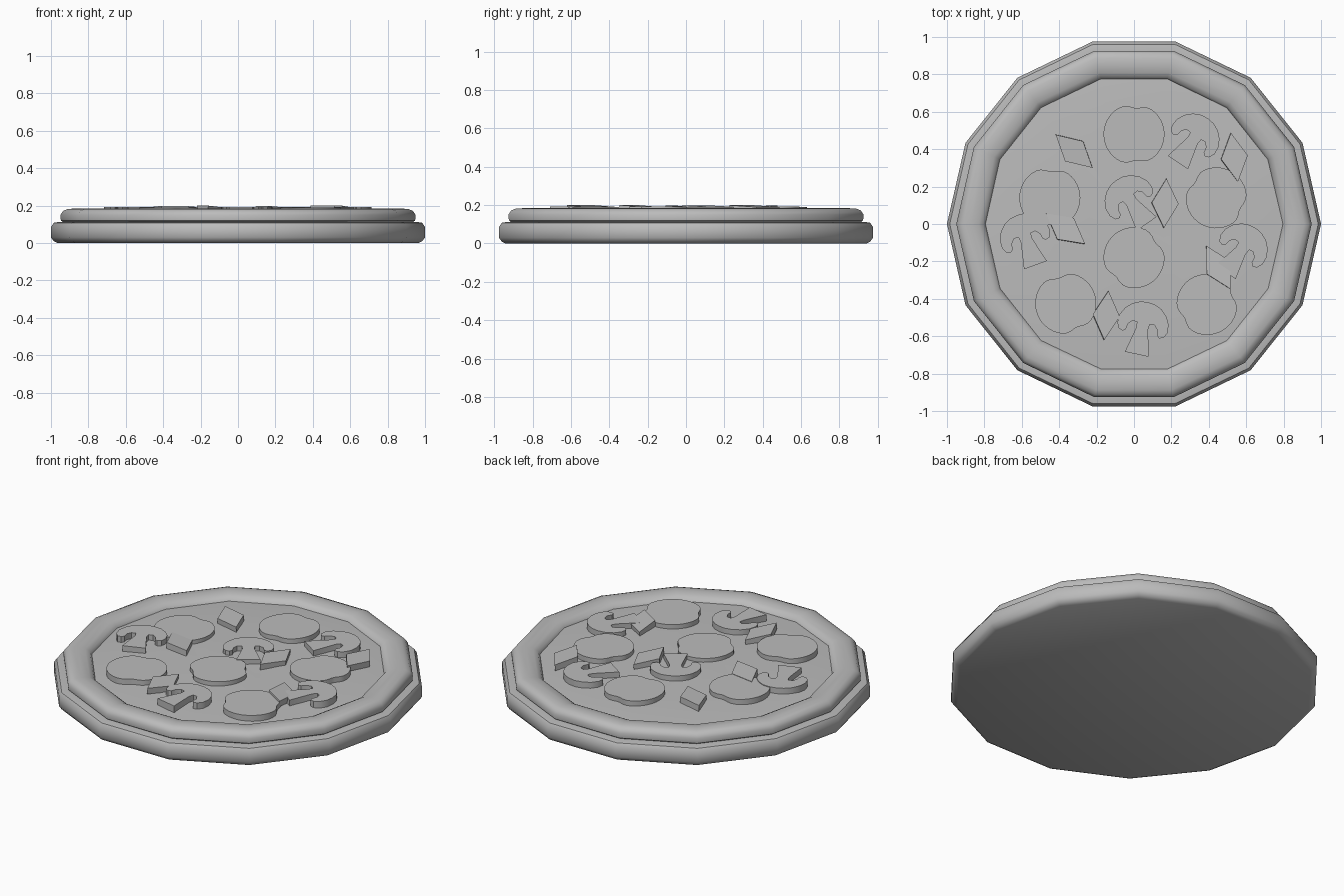
import bpy, bmesh, math, random
from mathutils import Matrix

random.seed(4)
SIDES = 14

cube = bpy.data.objects.get("Cube")
if cube:
    bpy.data.objects.remove(cube, do_unlink=True)

grey = bpy.data.materials.new("plain grey")
grey.use_nodes = True
grey.diffuse_color = (0.5, 0.5, 0.5, 1)
grey.node_tree.nodes["Principled BSDF"].inputs["Base Color"].default_value = (0.5, 0.5, 0.5, 1)


def finish(name, bm):
    bmesh.ops.recalc_face_normals(bm, faces=bm.faces)
    mesh = bpy.data.meshes.new(name)
    bm.to_mesh(mesh)
    bm.free()
    mesh.materials.append(grey)
    obj = bpy.data.objects.new(name, mesh)
    bpy.context.collection.objects.link(obj)
    bpy.ops.object.select_all(action="DESELECT")
    obj.select_set(True)
    bpy.context.view_layer.objects.active = obj
    bpy.ops.object.shade_smooth_by_angle(angle=math.radians(40))
    return obj


def lathe(name, profile, cap_ends=False, closed=False, wobble=0):
    """Sweep a radius/height profile around a coarse polygon."""
    bm = bmesh.new()
    rings = []
    for r, z in profile:
        ring = []
        for i in range(SIDES):
            a = math.tau * i / SIDES
            dz = random.uniform(-wobble, wobble)
            ring.append(bm.verts.new((r * math.cos(a), r * math.sin(a), z + dz)))
        rings.append(ring)
    pairs = list(zip(rings, rings[1:]))
    if closed:
        pairs.append((rings[-1], rings[0]))
    for a, b in pairs:
        for i in range(SIDES):
            j = (i + 1) % SIDES
            bm.faces.new((a[i], a[j], b[j], b[i]))
    if cap_ends:
        bm.faces.new(rings[0])
        bm.faces.new(rings[-1])
    return finish(name, bm)


def slab(name, outline, place, angle, bottom, top, tilt=(0, 0)):
    """Thin slice cut from an outline, turned and laid on the cheese."""
    bm = bmesh.new()
    face = bm.faces.new([bm.verts.new((x, y, 0)) for x, y in outline])
    up = bmesh.ops.extrude_face_region(bm, geom=[face])["geom"]
    moved = [v for v in up if isinstance(v, bmesh.types.BMVert)]
    bmesh.ops.translate(bm, verts=moved, vec=(0, 0, top - bottom))
    obj = finish(name, bm)
    obj.matrix_world = (Matrix.Translation((*place, bottom))
                        @ Matrix.Rotation(math.radians(angle), 4, "Z")
                        @ Matrix.Rotation(math.radians(tilt[0]), 4, "X")
                        @ Matrix.Rotation(math.radians(tilt[1]), 4, "Y"))
    return obj


# Base dough, raised crust and cheese
lathe("dough_base", [(0.965, 0), (0.985, 0.01), (1, 0.03), (1, 0.085),
                     (0.985, 0.108), (0.96, 0.112), (0.9, 0.112)], cap_ends=True)
lathe("crust_rim", [(0.925, 0.105), (0.947, 0.12), (0.95, 0.15), (0.935, 0.172),
                    (0.91, 0.182), (0.87, 0.184), (0.83, 0.178), (0.805, 0.165),
                    (0.79, 0.14), (0.79, 0.1)], closed=True)
lathe("cheese", [(0.81, 0.148), (0.7, 0.156), (0.45, 0.163), (0.2, 0.165), (0.03, 0.165)],
      cap_ends=True, wobble=0.003)

# Sausage slices: rounds with two shallow dents
def dented_round(steps=40):
    points = []
    for i in range(steps):
        a = math.tau * i / steps
        r = 0.163
        for dent in (1.5, 4.8):
            r -= 0.023 * math.exp(-((a - dent) / 0.3) ** 2)
        points.append((r * math.cos(a), r * math.sin(a)))
    return points

slices = [(0, 0.48, 0), (-0.45, 0.14, 0), (0.44, 0.14, 60),
          (0, -0.18, -50), (-0.365, -0.425, 20), (0.39, -0.43, -65)]
for n, (x, y, turn) in enumerate(slices):
    slab(f"sausage_slice_{n + 1}", dented_round(), (x, y), turn, 0.15, 0.189)

# Mushroom slices: mirrored half outline with its cap along +x
half = [(0.115, 0), (0.11, 0.04), (0.092, 0.08), (0.06, 0.113), (0.02, 0.134),
        (-0.025, 0.137), (-0.055, 0.122), (-0.062, 0.1), (-0.05, 0.085),
        (-0.02, 0.08), (0.002, 0.06), (0, 0.035), (-0.03, 0.032), (-0.17, 0.065)]
mushroom = half + [(x, -y) for x, y in reversed(half[1:])]
mushrooms = [(0.05, -0.53, 78), (-0.585, -0.06, 110), (-0.03, 0.14, 125),
             (0.33, 0.47, 56), (0.588, -0.118, 55)]
for n, (x, y, turn) in enumerate(mushrooms):
    slab(f"mushroom_slice_{n + 1}", mushroom, (x, y), turn, 0.15, 0.193)

# Pepper pieces: slightly tilted diamonds
diamond = [(0.132, 0), (0, 0.072), (-0.132, 0), (0, -0.072)]
peppers = [(-0.32, 0.39, -42, 2), (0.535, 0.355, -82, -4), (0.165, 0.11, 87, 3),
           (-0.366, -0.027, -38, -3), (-0.15, -0.49, 85, 4), (0.45, -0.235, -61, -5)]
for n, (x, y, turn, lean) in enumerate(peppers):
    slab(f"pepper_piece_{n + 1}", diamond, (x, y), turn, 0.16, 0.195, (lean, lean / 2))
